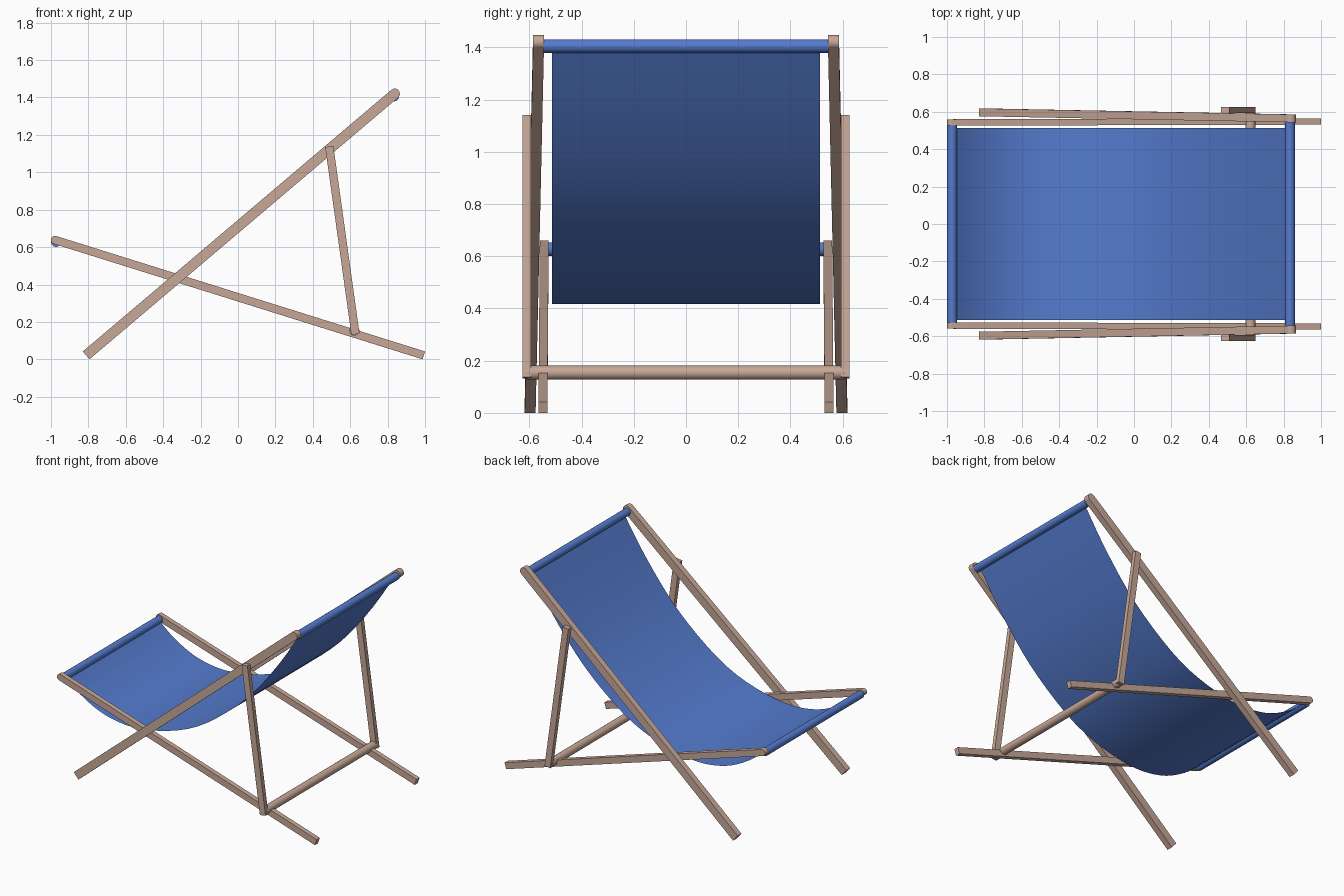
import bpy, bmesh
from math import pi, cos, sin
from mathutils import Vector

if "Cube" in bpy.data.objects:
    bpy.data.objects.remove(bpy.data.objects["Cube"])


def material(name, rgb):
    m = bpy.data.materials.new(name)
    m.diffuse_color = (*rgb, 1)
    m.use_nodes = True
    m.node_tree.nodes["Principled BSDF"].inputs["Base Color"].default_value = m.diffuse_color
    return m


WOOD = material("wood", (0.57, 0.39, 0.31))
BLUE = material("blue_canvas", (0.09, 0.20, 0.62))


def finish(name, bm, mat, smooth=False, mirror=False):
    me = bpy.data.meshes.new(name)
    bm.to_mesh(me)
    bm.free()
    me.materials.append(mat)
    ob = bpy.data.objects.new(name, me)
    bpy.context.collection.objects.link(ob)
    for p in me.polygons:
        p.use_smooth = smooth
    if smooth:
        bpy.ops.object.select_all(action='DESELECT')
        ob.select_set(True)
        bpy.context.view_layer.objects.active = ob
        bpy.ops.object.shade_smooth_by_angle(angle=0.7)
    if mirror:
        mod = ob.modifiers.new("mirror", 'MIRROR')
        mod.use_axis = (False, True, False)
    return ob


def rail(name, a, b, width, thick, ya, yb, round_end=True):
    """Flat bar from a to b in the xz plane, mirrored to both sides."""
    a, b = Vector(a), Vector(b)
    d = (b - a).normalized()
    n = Vector((-d.y, d.x))
    r = width / 2
    outline = [a + n * r, a - n * r]
    if round_end:
        k = 10
        outline += [b + d * r * sin(pi * i / k) - n * r * cos(pi * i / k) for i in range(k + 1)]
    else:
        outline += [b - n * r, b + n * r]
    bm = bmesh.new()
    rings = []
    for s in (-1, 1):
        ring = []
        for p in outline:
            t = (p - a).dot(d) / (b - a).length
            ring.append(bm.verts.new((p.x, ya + (yb - ya) * t + s * thick / 2, p.y)))
        bm.faces.new(ring)
        rings.append(ring)
    m = len(outline)
    for i in range(m):
        j = (i + 1) % m
        bm.faces.new((rings[0][i], rings[0][j], rings[1][j], rings[1][i]))
    bmesh.ops.recalc_face_normals(bm, faces=bm.faces)
    return finish(name, bm, WOOD, round_end, True)


def rod(name, x, z, r, half, mat):
    """Round bar running across the chair."""
    bm = bmesh.new()
    rings = [[bm.verts.new((x + r * cos(2 * pi * i / 24), y, z + r * sin(2 * pi * i / 24)))
              for i in range(24)] for y in (-half, half)]
    for ring in rings:
        bm.faces.new(ring)
    for i in range(24):
        j = (i + 1) % 24
        bm.faces.new((rings[0][i], rings[0][j], rings[1][j], rings[1][i]))
    bmesh.ops.recalc_face_normals(bm, faces=bm.faces)
    return finish(name, bm, mat, True)


# wooden frame
rail("back_rail", (-0.812, 0.021), (0.838, 1.42), 0.055, 0.042, 0.597, 0.565)
rail("seat_rail", (0.9935, 0.021), (-0.978, 0.638), 0.044, 0.034, 0.548, 0.543)
rail("support_leg", (0.628, 0.134), (0.488, 1.138), 0.044, 0.031, 0.61, 0.61, False)
rod("cross_bar", 0.622, 0.154, 0.027, 0.61, WOOD)

# rods holding the canvas
rod("top_rod", 0.834, 1.405, 0.026, 0.545, BLUE)
rod("front_rod", -0.973, 0.627, 0.026, 0.528, BLUE)

# sagging canvas: smooth curve through the profile, swept across
pts = [Vector(p) for p in [(-0.97, 0.63), (-0.85, 0.535), (-0.70, 0.457), (-0.55, 0.422),
                           (-0.40, 0.420), (-0.18, 0.462), (0.05, 0.555), (0.28, 0.718),
                           (0.48, 0.908), (0.68, 1.163), (0.834, 1.40)]]
ext = [2 * pts[0] - pts[1]] + pts + [2 * pts[-1] - pts[-2]]
curve = []
for i in range(1, len(ext) - 2):
    p0, p1, p2, p3 = ext[i - 1:i + 3]
    for k in range(3):
        t = k / 3
        curve.append(0.5 * (2 * p1 + (p2 - p0) * t + (2 * p0 - 5 * p1 + 4 * p2 - p3) * t * t
                            + (3 * p1 - p0 - 3 * p2 + p3) * t ** 3))
curve.append(pts[-1])
bm = bmesh.new()
rows = [[bm.verts.new((p.x, y, p.y)) for y in (-0.514, 0.514)] for p in curve]
for r0, r1 in zip(rows, rows[1:]):
    bm.faces.new((r0[0], r1[0], r1[1], r0[1]))
finish("canvas_seat", bm, BLUE, True)
